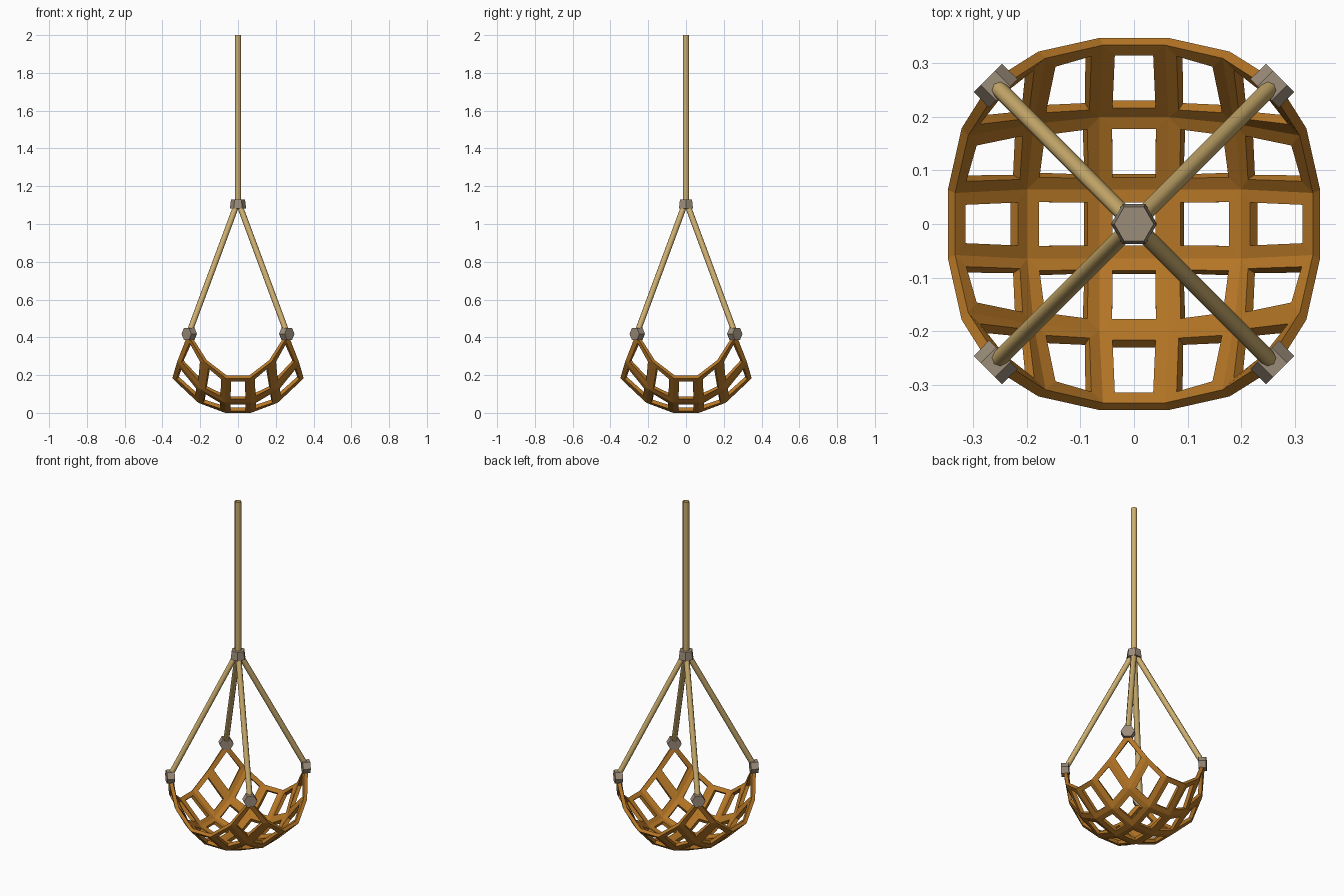
import bpy, bmesh, math
from mathutils import Vector

if "Cube" in bpy.data.objects:
    bpy.data.objects.remove(bpy.data.objects["Cube"])


def material(name, rgb):
    m = bpy.data.materials.new(name)
    m.diffuse_color = (*rgb, 1)
    m.use_nodes = True
    m.node_tree.nodes["Principled BSDF"].inputs["Base Color"].default_value = m.diffuse_color
    return m


WICKER = material("brown wicker", (0.46, 0.18, 0.019))
ROPE = material("tan rope", (0.60, 0.42, 0.155))
KNOT = material("grey knot", (0.33, 0.265, 0.195))


def finish(bm, name, mat):
    me = bpy.data.meshes.new(name)
    bm.to_mesh(me)
    bm.free()
    ob = bpy.data.objects.new(name, me)
    bpy.context.collection.objects.link(ob)
    me.materials.append(mat)
    return ob


def prism(name, mat, a, b, r1, r2, sides, cap=True, spin=0.0, smooth=False):
    """Tapered cylinder running from a to b."""
    a, b = Vector(a), Vector(b)
    d = (b - a).normalized()
    side = Vector((0, 0, 1)).cross(d)
    side = side.normalized() if side.length > 1e-4 else Vector((1, 0, 0))
    up = d.cross(side)
    bm = bmesh.new()
    rings = []
    for p, r in ((a, r1), (b, r2)):
        rings.append([bm.verts.new(p + r * (math.cos(t) * side + math.sin(t) * up))
                      for t in (spin + 2 * math.pi * i / sides for i in range(sides))])
    for i in range(sides):
        j = (i + 1) % sides
        f = bm.faces.new((rings[0][i], rings[0][j], rings[1][j], rings[1][i]))
        f.smooth = smooth
    if cap:
        bm.faces.new(rings[0][::-1])
        bm.faces.new(rings[1])
    return finish(bm, name, mat)


# Basket: 5 x 5 bowl-shaped grid, each cell opened, then thickened
profile = {  # (larger index, smaller index): larger coord, smaller coord, height
    (1, 1): (0.066, 0.066, 0.010), (3, 1): (0.205, 0.067, 0.062),
    (3, 3): (0.193, 0.193, 0.130), (5, 1): (0.341, 0.061, 0.190),
    (5, 3): (0.316, 0.172, 0.275), (5, 5): (0.260, 0.260, 0.415)}


def bowl_point(i, j):
    big, small, z = profile[max(abs(i), abs(j)), min(abs(i), abs(j))]
    x, y = (big, small) if abs(i) >= abs(j) else (small, big)
    return math.copysign(x, i), math.copysign(y, j), z


bm = bmesh.new()
steps = range(-5, 6, 2)
grid = {(i, j): bm.verts.new(bowl_point(i, j)) for i in steps for j in steps}
cells = [bm.faces.new((grid[i, j], grid[i + 2, j], grid[i + 2, j + 2], grid[i, j + 2]))
         for i in steps[:-1] for j in steps[:-1]]
bm.normal_update()
bmesh.ops.inset_individual(bm, faces=cells, thickness=0.026, use_even_offset=True)
bmesh.ops.delete(bm, geom=cells, context='FACES')
basket = finish(bm, "net_basket", WICKER)
solid = basket.modifiers.new("thickness", 'SOLIDIFY')
solid.thickness = 0.02
solid.offset = 0

# Hanging rope (open tube) and top knot
prism("main_rope", ROPE, (0, 0, 1.1), (0, 0, 2), 0.018, 0.018, 8, cap=False,
      spin=math.pi / 8, smooth=True)
prism("top_knot", KNOT, (0, 0, 1.082), (0, 0, 1.13), 0.043, 0.037, 6)

# Four support ropes with corner knots
for n, (sx, sy) in enumerate(((1, 1), (-1, 1), (-1, -1), (1, -1)), 1):
    prism(f"support_rope_{n}", ROPE, (0.262 * sx, 0.262 * sy, 0.415),
          (0.008 * sx, 0.008 * sy, 1.1), 0.0155, 0.0155, 8, smooth=True)
    prism(f"corner_knot_{n}", KNOT, (0.244 * sx, 0.244 * sy, 0.418),
          (0.273 * sx, 0.273 * sy, 0.418), 0.038, 0.037, 6)
